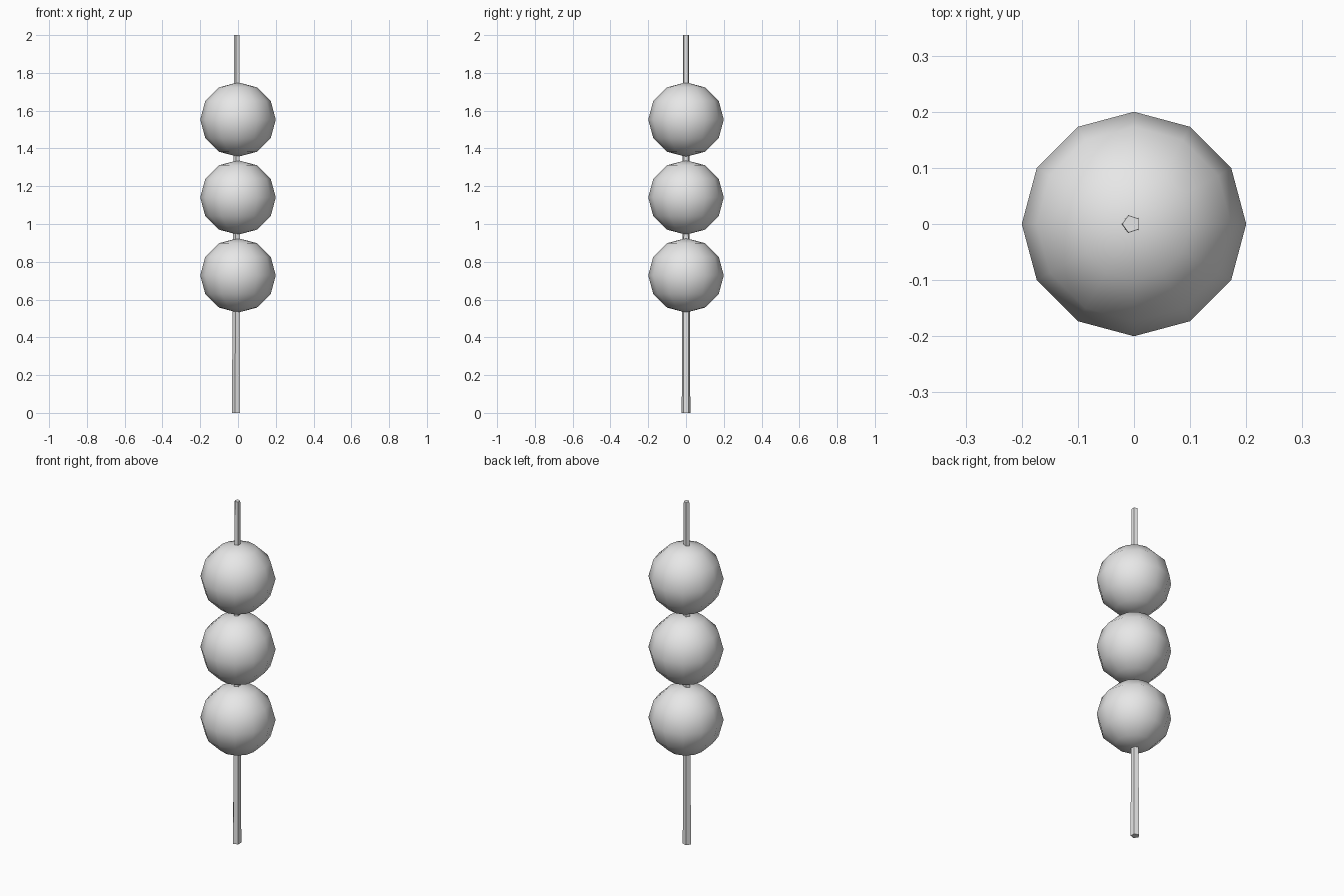
import bpy
import math

cube = bpy.data.objects.get("Cube")
if cube:
    bpy.data.objects.remove(cube, do_unlink=True)

# One plain grey for everything
grey = bpy.data.materials.new("plain_grey")
grey.use_nodes = True
colour = (0.8, 0.8, 0.8, 1)
grey.diffuse_color = colour
grey.node_tree.nodes["Principled BSDF"].inputs["Base Color"].default_value = colour


def finish(name):
    obj = bpy.context.object
    obj.name = name
    obj.data.materials.append(grey)
    return obj


# Three round dumplings, stacked with narrow gaps
for i, name in enumerate(("lower_ball", "middle_ball", "upper_ball")):
    bpy.ops.mesh.primitive_uv_sphere_add(
        segments=12, ring_count=6, radius=0.2, location=(0, 0, 0.728 + 0.4125 * i))
    ball = finish(name)
    ball.scale.z = 0.985
    bpy.ops.object.shade_smooth()

# Five-sided tapered skewer, slightly off centre, one corner towards -x
bpy.ops.mesh.primitive_cone_add(
    vertices=5, radius1=0.024, radius2=0.016, depth=2, location=(0, 0, 1))
skewer = finish("skewer")
for v in skewer.data.vertices:
    radius = math.hypot(v.co.x, v.co.y)
    v.co.x, v.co.y = -v.co.y, v.co.x
    v.co.x += -0.008 if v.co.z < 0 else -0.005
bpy.ops.object.shade_flat()
